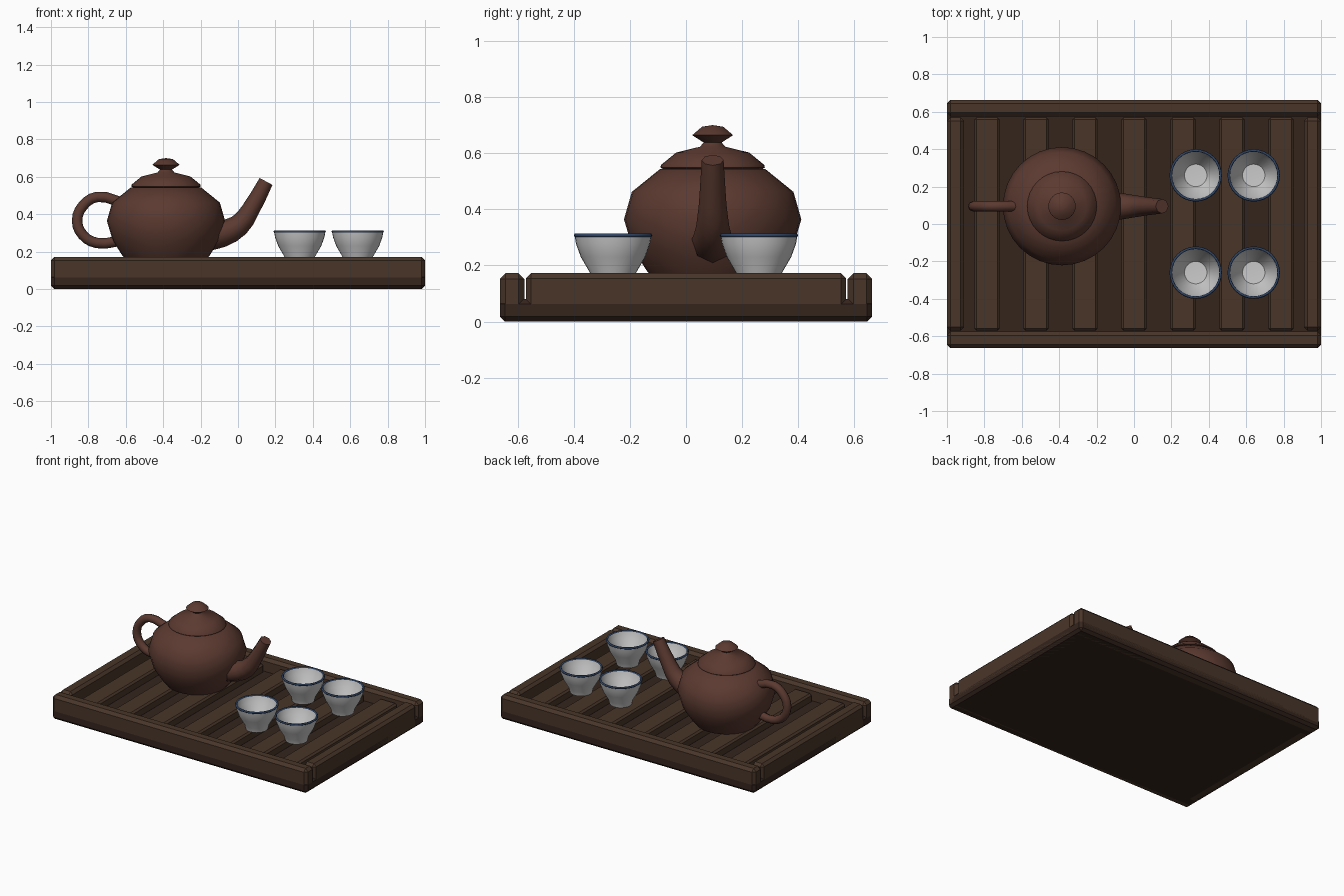
import bpy, bmesh, math
from mathutils import Matrix

if "Cube" in bpy.data.objects:
    bpy.data.objects.remove(bpy.data.objects["Cube"])


def material(name, rgb):
    m = bpy.data.materials.new(name)
    m.diffuse_color = (*rgb, 1)
    m.use_nodes = True
    m.node_tree.nodes["Principled BSDF"].inputs["Base Color"].default_value = m.diffuse_color
    return m


WOOD = material("wood", (0.066, 0.036, 0.022))
DARK = material("dark_wood", (0.035, 0.018, 0.012))
CLAY = material("clay", (0.105, 0.042, 0.030))
BLUE = material("blue_glaze", (0.03, 0.06, 0.13))
WHITE = material("porcelain", (0.6, 0.6, 0.58))
POT = (-0.385, 0.095, 0)
DECK = 0.138


def add(name, bm, mat, loc=(0, 0, 0)):
    bmesh.ops.recalc_face_normals(bm, faces=bm.faces)
    me = bpy.data.meshes.new(name)
    bm.to_mesh(me)
    bm.free()
    ob = bpy.data.objects.new(name, me)
    ob.location = loc
    me.materials.append(mat)
    bpy.context.collection.objects.link(ob)
    return ob


def smooth(ob, angle=40):
    bpy.ops.object.select_all(action='DESELECT')
    ob.select_set(True)
    bpy.context.view_layer.objects.active = ob
    bpy.ops.object.shade_smooth_by_angle(angle=math.radians(angle))


def box(name, x, y, z, mat, bevel):
    bm = bmesh.new()
    size = [b - a for a, b in (x, y, z)]
    mid = [(a + b) / 2 for a, b in (x, y, z)]
    bmesh.ops.create_cube(bm, size=1, matrix=Matrix.Translation(mid) @ Matrix.Diagonal((*size, 1)))
    bmesh.ops.bevel(bm, geom=bm.edges[:], offset=bevel, segments=1, affect='EDGES')
    return add(name, bm, mat)


def lathe(name, profile, mat, loc, steps=32, angle=40):
    bm = bmesh.new()
    vs = [bm.verts.new((r, 0, z)) for r, z in profile]
    es = [bm.edges.new(p) for p in zip(vs, vs[1:])]
    bmesh.ops.spin(bm, geom=vs + es, axis=(0, 0, 1), cent=(0, 0, 0),
                   angle=2 * math.pi, steps=steps)
    bmesh.ops.remove_doubles(bm, verts=bm.verts[:], dist=1e-4)
    ob = add(name, bm, mat, loc)
    smooth(ob, angle)
    return ob


def tube(name, pts, mat, y, res):
    # points are (x, z, radius) in the plane at the given y
    cu = bpy.data.curves.new(name, 'CURVE')
    cu.dimensions = '3D'
    cu.bevel_depth, cu.bevel_resolution = 1, 2
    cu.use_fill_caps, cu.resolution_u = True, res
    sp = cu.splines.new('BEZIER')
    sp.bezier_points.add(len(pts) - 1)
    for p, (x, z, r) in zip(sp.bezier_points, pts):
        p.co, p.radius = (x, y, z), r
        p.handle_left_type = p.handle_right_type = 'AUTO'
    ob = bpy.data.objects.new(name, cu)
    cu.materials.append(mat)
    bpy.context.collection.objects.link(ob)
    bpy.ops.object.select_all(action='DESELECT')
    ob.select_set(True)
    bpy.context.view_layer.objects.active = ob
    bpy.ops.object.convert(target='MESH')
    smooth(bpy.context.object, 50)


# tray: floor, long rails, end rails and slats
box("tray_floor", (-1, 1), (-0.663, 0.663), (0, 0.08), DARK, 0.018)
for side, s in (("front", -1), ("back", 1)):
    box(side + "_rail", (-1, 1), sorted((s * 0.576, s * 0.663)), (0, 0.172), WOOD, 0.02)
for side, s in (("left", -1), ("right", 1)):
    box(side + "_end_rail", sorted((s * 0.91, s)), (-0.57, 0.57), (0, 0.172), WOOD, 0.018)
for i in range(7):
    c = (i - 3) * 0.262
    box(f"slat_{i + 1}", (c - 0.068, c + 0.068), (-0.57, 0.57), (0.07, DECK), WOOD, 0.012)

# teapot body, lid with knob
lathe("teapot_body", [(0, DECK), (0.2, DECK), (0.232, 0.177), (0.284, 0.257), (0.316, 0.364),
                      (0.288, 0.462), (0.188, 0.543), (0, 0.543)], CLAY, POT)
lathe("teapot_lid", [(0, 0.54), (0.172, 0.54), (0.186, 0.549), (0.184, 0.558), (0.13, 0.602),
                     (0.045, 0.623), (0.032, 0.638), (0.073, 0.664), (0.038, 0.694),
                     (0, 0.70)], CLAY, POT)

# spout and loop handle
tube("teapot_spout", [(-0.16, 0.285, 0.08), (-0.085, 0.297, 0.073), (0.005, 0.34, 0.059),
                      (0.065, 0.42, 0.049), (0.15, 0.575, 0.039)], CLAY, POT[1], 2)
tube("teapot_handle", [(-0.62, 0.462, 0.028), (-0.754, 0.492, 0.028), (-0.83, 0.444, 0.028),
                       (-0.86, 0.364, 0.028), (-0.83, 0.289, 0.028), (-0.754, 0.246, 0.028),
                       (-0.62, 0.26, 0.028)], CLAY, POT[1], 3)

# four cups with glazed rims
n = 0
for x in (0.33, 0.64):
    for y in (-0.26, 0.26):
        n += 1
        lathe(f"cup_{n}", [(0, DECK), (0.072, DECK), (0.08, 0.17), (0.115, 0.23), (0.132, 0.277),
                           (0.138, 0.31), (0.128, 0.31), (0.115, 0.265), (0.06, 0.175),
                           (0, 0.172)], WHITE, (x, y, 0))
        ring = [(0.133 + 0.007 * math.cos(a), 0.307 + 0.007 * math.sin(a))
                for a in (i * math.pi / 3 for i in range(7))]
        lathe(f"cup_rim_{n}", ring, BLUE, (x, y, 0), angle=70)
